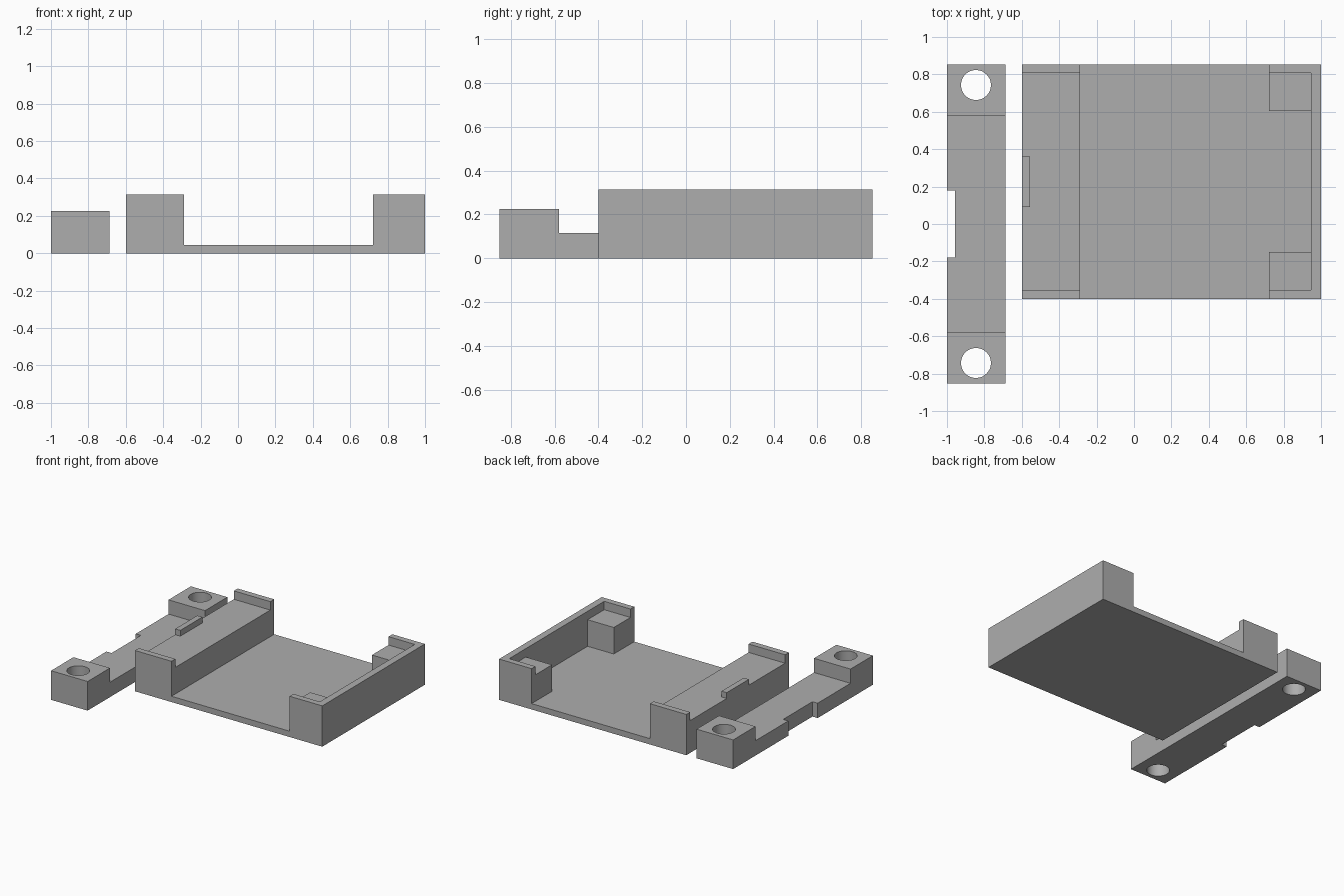
import bpy, bmesh

if "Cube" in bpy.data.objects:
    bpy.data.objects.remove(bpy.data.objects["Cube"])

grey = bpy.data.materials.new("plain grey")
grey.diffuse_color = (0.42, 0.42, 0.42, 1)
grey.use_nodes = True
grey.node_tree.nodes["Principled BSDF"].inputs["Base Color"].default_value = grey.diffuse_color


def box_union(name, solids, cuts=()):
    """One clean shell from overlapping boxes (x0, x1, y0, y1, z0, z1), minus cut boxes."""
    boxes = list(solids) + list(cuts)
    axes = [sorted({b[2 * a + i] for b in boxes for i in (0, 1)}) for a in range(3)]
    size = [len(a) - 1 for a in axes]

    def inside(b, p):
        return all(b[2 * a] < p[a] < b[2 * a + 1] for a in range(3))

    def filled(c):
        if any(not 0 <= c[a] < size[a] for a in range(3)):
            return False
        p = [(axes[a][c[a]] + axes[a][c[a] + 1]) / 2 for a in range(3)]
        return any(inside(b, p) for b in solids) and not any(inside(b, p) for b in cuts)

    bm = bmesh.new()
    for i in range(size[0]):
        for j in range(size[1]):
            for k in range(size[2]):
                c = (i, j, k)
                if not filled(c):
                    continue
                for a in range(3):
                    for side in (0, 1):
                        n = list(c)
                        n[a] += 2 * side - 1
                        if filled(n):
                            continue
                        u, v = (a + 1) % 3, (a + 2) % 3
                        ring = []
                        for du, dv in ((0, 0), (1, 0), (1, 1), (0, 1)):
                            q = list(c)
                            q[a] += side
                            q[u] += du
                            q[v] += dv
                            ring.append(bm.verts.new([axes[m][q[m]] for m in range(3)]))
                        bm.faces.new(ring if side else ring[::-1])
    bmesh.ops.remove_doubles(bm, verts=bm.verts, dist=1e-5)
    bmesh.ops.dissolve_limit(bm, angle_limit=0.02, verts=bm.verts, edges=bm.edges)
    me = bpy.data.meshes.new(name)
    bm.to_mesh(me)
    bm.free()
    me.materials.append(grey)
    ob = bpy.data.objects.new(name, me)
    bpy.context.collection.objects.link(ob)
    return ob


# Tray: floor, left ledge with lips and tab, right wall with corner seats
TOP, SEAT, FLOOR = 0.315, 0.25, 0.045
Y0, Y1, LIP = -0.4, 0.853, 0.047
LEFT, LEDGE, SEAT_X, WALL = -0.6, -0.288, 0.722, 0.946
tray = [
    (LEFT, 1, Y0, Y1, 0, FLOOR),
    (LEFT, LEDGE, Y0, Y1, 0, SEAT),
    (LEFT, -0.556, 0.09, 0.36, 0, 0.295),
    (WALL, 1, Y0, Y1, 0, TOP),
    (SEAT_X, 1, Y0, -0.15, 0, SEAT),
    (SEAT_X, 1, 0.604, Y1, 0, SEAT),
]
for x0, x1 in ((LEFT, LEDGE), (SEAT_X, 1)):
    tray.append((x0, x1, Y0, Y0 + LIP, 0, TOP))
    tray.append((x0, x1, Y1 - LIP, Y1, 0, TOP))
box_union("tray", tray)

# Clamp bar: thin middle, raised ends, notch on the outer edge
clamp = box_union(
    "clamp_bar",
    [(-1, -0.688, -0.853, 0.853, 0, 0.115),
     (-1, -0.688, -0.853, -0.58, 0, 0.225),
     (-1, -0.688, 0.58, 0.853, 0, 0.225)],
    [(-1, -0.956, -0.178, 0.18, 0, 0.225)])

# Screw holes through both raised ends
for y in (-0.743, 0.743):
    bpy.ops.mesh.primitive_cylinder_add(vertices=48, radius=0.08, depth=1,
                                        location=(-0.845, y, 0.1))
    cutter = bpy.context.object
    cutter.name = "hole_cutter"
    cutter.hide_render = True
    cutter.data.materials.append(grey)
    mod = clamp.modifiers.new("hole", 'BOOLEAN')
    mod.operation = 'DIFFERENCE'
    mod.solver = 'EXACT'
    mod.object = cutter
    bpy.ops.object.select_all(action='DESELECT')
    clamp.select_set(True)
    bpy.context.view_layer.objects.active = clamp
    bpy.ops.object.modifier_apply(modifier=mod.name)
    bpy.data.objects.remove(cutter)
bpy.ops.object.shade_smooth_by_angle()
